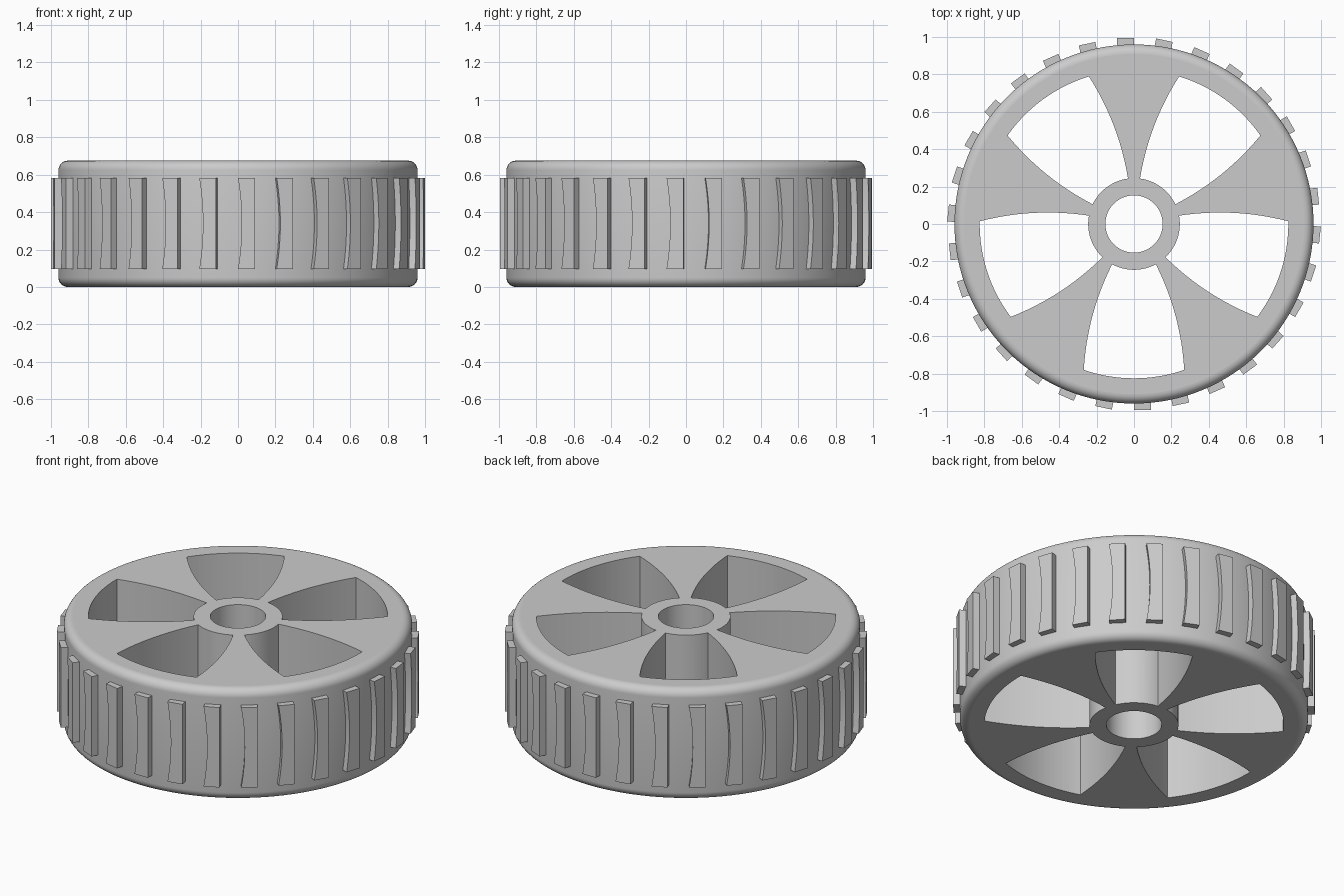
import bpy
import bmesh
from math import sin, cos, pi, radians
from mathutils import Matrix, Vector

if "Cube" in bpy.data.objects:
    bpy.data.objects.remove(bpy.data.objects["Cube"])

RADIUS, HEIGHT, FILLET = 0.96, 0.675, 0.05
BORE, HUB, WINDOW = 0.153, 0.245, 0.825
SPOKES, TREADS = 5, 30

grey = bpy.data.materials.new("light grey")
grey.use_nodes = True
colour = (0.6, 0.6, 0.6, 1)
grey.diffuse_color = colour
grey.node_tree.nodes["Principled BSDF"].inputs["Base Color"].default_value = colour


def finish(bm, name):
    bmesh.ops.recalc_face_normals(bm, faces=bm.faces)
    mesh = bpy.data.meshes.new(name)
    bm.to_mesh(mesh)
    bm.free()
    mesh.materials.append(grey)
    obj = bpy.data.objects.new(name, mesh)
    bpy.context.collection.objects.link(obj)
    return obj


def prism(bm, outline, move):
    """Close an outline of 3D points and extrude it along a vector."""
    face = bm.faces.new([bm.verts.new(p) for p in outline])
    result = bmesh.ops.extrude_face_region(bm, geom=[face])
    verts = [g for g in result["geom"] if isinstance(g, bmesh.types.BMVert)]
    bmesh.ops.translate(bm, verts=verts, vec=move)
    return list(face.verts) + verts


def activate(obj):
    bpy.ops.object.select_all(action='DESELECT')
    obj.select_set(True)
    bpy.context.view_layer.objects.active = obj


def smooth(obj):
    activate(obj)
    bpy.ops.object.shade_smooth_by_angle(angle=radians(30))


# Wheel body: revolved section with a bore and rounded outer rims
section = [(BORE, 0)]
for start, z in ((-pi / 2, FILLET), (0, HEIGHT - FILLET)):
    for i in range(9):
        a = start + i * pi / 16
        section.append((RADIUS - FILLET + FILLET * cos(a), z + FILLET * sin(a)))
section.append((BORE, HEIGHT))
bm = bmesh.new()
ring = [bm.verts.new((r, 0, z)) for r, z in section]
edges = [bm.edges.new((ring[i - 1], ring[i])) for i in range(len(ring))]
bmesh.ops.spin(bm, geom=ring + edges, cent=(0, 0, 0), axis=(0, 0, 1),
               angle=2 * pi, steps=128)
bmesh.ops.remove_doubles(bm, verts=bm.verts, dist=0.0001)
wheel = finish(bm, "wheel_body")


# Window outline: hub arc, bulging side, rim arc, bulging side
def polar(r, degrees):
    return Vector((r * cos(radians(degrees)), r * sin(radians(degrees)), -0.2))


def side(sign):
    a, b = polar(HUB, 28.5 * sign), polar(WINDOW, 19 * sign)
    out = Vector((a.y - b.y, b.x - a.x, 0)).normalized() * sign * 0.03
    return [a.lerp(b, i / 12) + out * 4 * (i / 12) * (1 - i / 12) for i in range(13)]


hub_arc = [polar(HUB, 28.5 * (1 - i / 6)) for i in range(1, 12)]
rim_arc = [polar(WINDOW, 19 * (i / 8 - 1)) for i in range(1, 16)]
window = hub_arc + side(-1) + rim_arc + side(1)[::-1]
bm = bmesh.new()
for k in range(SPOKES):
    turn = Matrix.Rotation(-pi / 2 + k * 2 * pi / SPOKES, 3, 'Z')
    prism(bm, [turn @ p for p in window], (0, 0, HEIGHT + 0.4))
cutter = finish(bm, "window_cutter")
cutter.hide_render = True

# Cut the windows through the body
cut = wheel.modifiers.new("windows", 'BOOLEAN')
cut.operation = 'DIFFERENCE'
cut.solver = 'EXACT'
cut.object = cutter
activate(wheel)
bpy.ops.object.modifier_apply(modifier=cut.name)
bpy.data.objects.remove(cutter)
smooth(wheel)
for poly in wheel.data.polygons:
    if abs(poly.normal.z) > 0.999:
        poly.use_smooth = False

# Tread blocks: one hollowed edge, repeated around the rim
low, high, inner, outer = 0.097, 0.583, 0.94, 0.995
block = [(0.09, -inner, low), (0.09, -inner, high)]
for i in range(13):
    t = i / 12
    block.append((0.08 * t * (1 - t), -inner, high + (low - high) * t))
bm = bmesh.new()
for k in range(TREADS):
    verts = prism(bm, block, (0, inner - outer, 0))
    bmesh.ops.rotate(bm, verts=verts, cent=(0, 0, 0),
                     matrix=Matrix.Rotation(k * 2 * pi / TREADS, 3, 'Z'))
smooth(finish(bm, "tread_blocks"))
